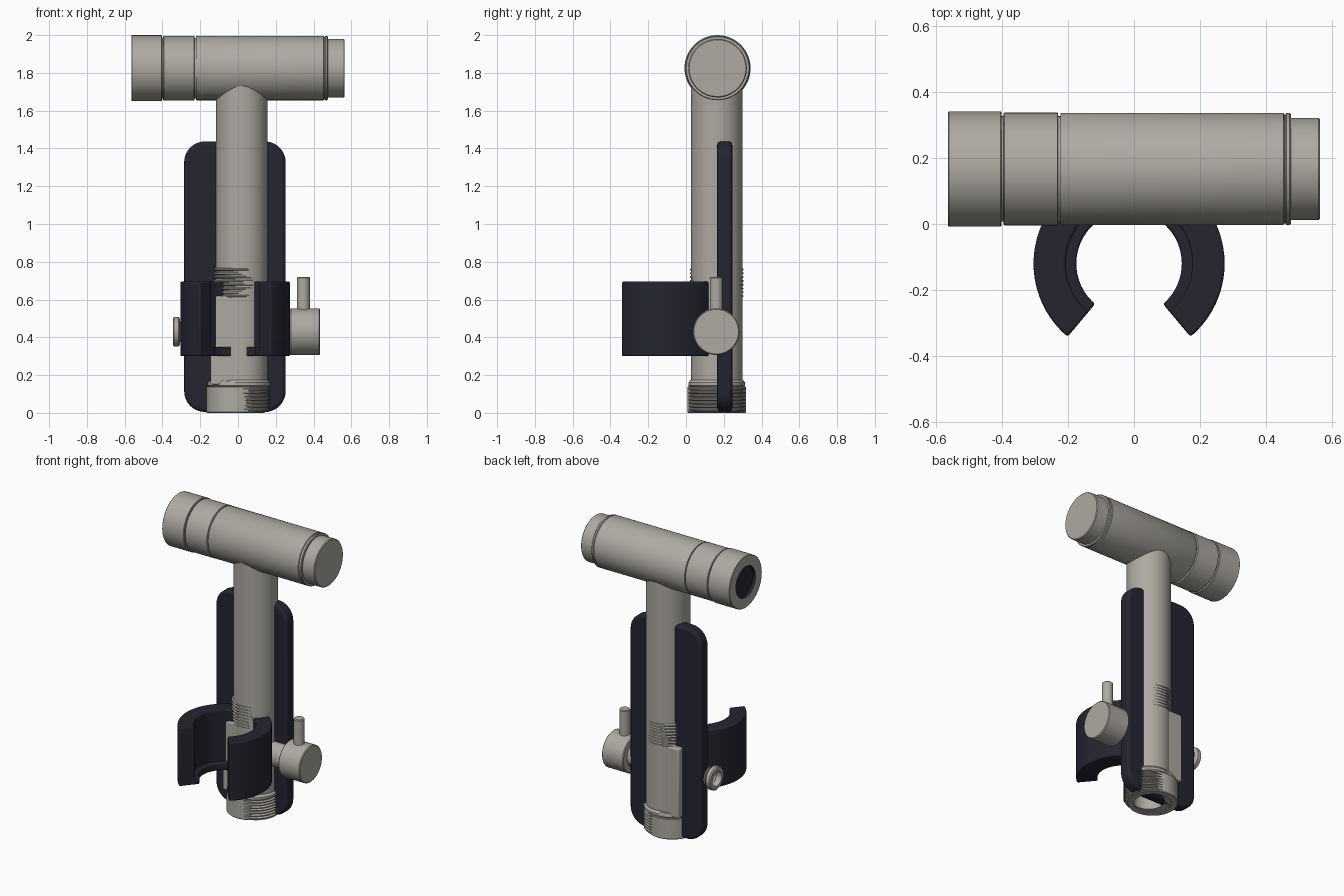
import bpy, bmesh, math
from mathutils import Matrix, Vector

cube = bpy.data.objects.get("Cube")
if cube:
    bpy.data.objects.remove(cube, do_unlink=True)


def material(name, rgb):
    m = bpy.data.materials.new(name)
    m.use_nodes = True
    m.diffuse_color = (*rgb, 1)
    m.node_tree.nodes["Principled BSDF"].inputs["Base Color"].default_value = (*rgb, 1)
    return m


GREY = material("warm_grey_metal", (0.42, 0.40, 0.36))
NAVY = material("dark_navy_plastic", (0.018, 0.018, 0.03))
TO_X = Matrix.Rotation(math.pi / 2, 4, "Y")
CY = 0.163   # depth of the main axis
CX = 0.02    # sideways position of the main tube


def finish(name, bm, mats, bevel=0):
    bmesh.ops.recalc_face_normals(bm, faces=bm.faces)
    me = bpy.data.meshes.new(name)
    bm.to_mesh(me)
    bm.free()
    ob = bpy.data.objects.new(name, me)
    bpy.context.collection.objects.link(ob)
    for m in mats:
        me.materials.append(m)
    if bevel:
        mod = ob.modifiers.new("rounded_edges", "BEVEL")
        mod.width, mod.segments, mod.limit_method = bevel, 3, "ANGLE"
    bpy.ops.object.select_all(action="DESELECT")
    ob.select_set(True)
    bpy.context.view_layer.objects.active = ob
    bpy.ops.object.shade_smooth_by_angle(angle=math.radians(35))
    return ob


def lathe(name, profile, centre, along_x=False, mats=(GREY,), rule=None):
    """Turn (distance along axis, radius) points around z or x."""
    bm = bmesh.new()
    vs = [bm.verts.new((r, 0, a)) for a, r in profile]
    es = [bm.edges.new(p) for p in zip(vs, vs[1:])]
    bmesh.ops.spin(bm, geom=vs + es, cent=(0, 0, 0), axis=(0, 0, 1),
                   angle=math.tau, steps=64)
    bmesh.ops.remove_doubles(bm, verts=bm.verts, dist=1e-5)
    if along_x:
        bm.transform(TO_X)
    bm.transform(Matrix.Translation(centre))
    if rule:
        for f in bm.faces:
            f.material_index = rule(f.calc_center_median())
    return finish(name, bm, mats)


def prism(name, outline, low, high, mat, bevel=0, upright=False):
    """Extrude an outline along z, or along y when upright."""
    bm = bmesh.new()
    place = (lambda u, v, h: (u, h, v)) if upright else (lambda u, v, h: (u, v, h))
    face = bm.faces.new([bm.verts.new(place(u, v, low)) for u, v in outline])
    ext = bmesh.ops.extrude_face_region(bm, geom=[face])
    step = Vector(place(0, 0, high - low))
    bmesh.ops.translate(bm, vec=step,
                        verts=[g for g in ext["geom"] if isinstance(g, bmesh.types.BMVert)])
    return finish(name, bm, [mat], bevel)


def arc(cx, cy, r, a0, a1, n):
    return [(cx + r * math.cos(math.radians(a0 + (a1 - a0) * i / n)),
             cy + r * math.sin(math.radians(a0 + (a1 - a0) * i / n))) for i in range(n + 1)]


def thread(start, end, turns, crest, root):
    pitch = (end - start) / turns
    pts = []
    for i in range(turns):
        a = start + i * pitch
        pts += [(a, root), (a + pitch * 0.3, crest), (a + pitch * 0.6, crest), (a + pitch * 0.9, root)]
    return pts


# Crosswise barrel with grooves, a narrow cap and a dark bore at one end
lathe("barrel",
      [(-0.545, 0), (-0.545, 0.105), (-0.565, 0.105), (-0.565, 0.172), (-0.562, 0.175),
       (-0.405, 0.175), (-0.402, 0.172), (-0.402, 0.16), (-0.396, 0.16), (-0.396, 0.168),
       (-0.393, 0.171), (-0.232, 0.171), (-0.23, 0.168), (-0.23, 0.16), (-0.223, 0.16),
       (-0.223, 0.168), (-0.22, 0.17), (0.453, 0.17), (0.456, 0.165), (0.459, 0.165),
       (0.462, 0.17), (0.472, 0.17), (0.476, 0.166), (0.476, 0.155), (0.56, 0.155),
       (0.565, 0.15), (0.565, 0)],
      (0, 0.167, 1.825), True, (GREY, NAVY),
      lambda c: int(c.x < -0.54 and math.hypot(c.y - 0.167, c.z - 1.825) < 0.107))

# Upright tube
lathe("main_tube", [(0.1, 0), (0.1, 0.137), (1.75, 0.137), (1.75, 0)], (CX, CY, 0))

# Hollow threaded foot, its plain shell and the collar above
lathe("threaded_foot",
      [(0.12, 0), (0.12, 0.1), (0.005, 0.1), (0.005, 0.145)]
      + thread(0.008, 0.135, 7, 0.15, 0.136) + [(0.14, 0.136), (0.14, 0)], (CX, CY, 0))
lathe("foot_shell",
      [(0.0, 0.115), (0.0, 0.152), (0.004, 0.155), (0.136, 0.155), (0.14, 0.152), (0.14, 0.115),
       (0.0, 0.115)], (-0.012, CY, 0))
lathe("foot_collar",
      [(0.138, 0), (0.138, 0.143), (0.145, 0.15), (0.16, 0.15), (0.175, 0.139), (0.175, 0)],
      (CX, CY, 0))
lathe("foot_collar_side",
      [(0.138, 0), (0.138, 0.14), (0.145, 0.145), (0.16, 0.145), (0.17, 0.14), (0.17, 0)],
      (-0.014, CY, 0))

# Flat-sided boss on the tube, with a short thread showing above it
prism("side_boss", [(-0.145, 0.042), (0.0, 0.042), (0.0, 0.285), (-0.145, 0.285)],
      0.15, 0.62, GREY, 0.008)
lathe("tube_thread", [(0.6, 0)] + thread(0.61, 0.77, 8, 0.141, 0.13) + [(0.77, 0)],
      (CX - 0.008, CY, 0))

# Long rounded backing plate
R, X0, X1, Z0, Z1 = 0.11, -0.285, 0.252, 0.005, 1.437
outline = []
for x, z, a in ((X1 - R, Z0 + R, -90), (X1 - R, Z1 - R, 0), (X0 + R, Z1 - R, 90), (X0 + R, Z0 + R, 180)):
    outline += arc(x, z, R, a, a + 90, 10)
prism("back_plate", outline, 0.165, 0.245, NAVY, 0.018, True)

# Open holder ring with an inward lip at its base
for name, inner, low, high in (("holder_ring", 0.192, 0.30, 0.695), ("holder_lip", 0.16, 0.30, 0.35)):
    prism(name, arc(-0.015, -0.12, 0.29, -50, 230, 56) + arc(-0.015, -0.12, inner, 230, -50, 56),
          low, high, NAVY, 0.008)

# Valve knob, its neck and the small lever
AXIS = (0, 0.16, 0.43)
lathe("valve_neck", [(0, 0), (0, 0.08), (0.29, 0.08), (0.29, 0)], AXIS, True)
lathe("valve_knob", [(0.275, 0), (0.275, 0.118), (0.28, 0.123), (0.43, 0.123), (0.435, 0.118),
                     (0.435, 0)], AXIS, True)
lathe("valve_lever", [(0.45, 0), (0.45, 0.034), (0.715, 0.034), (0.72, 0.029), (0.72, 0)],
      (0.347, 0.16, 0))

# Threaded inlet ending in a hollow rim
lathe("inlet",
      [(-0.28, 0), (-0.28, 0.05), (-0.345, 0.05), (-0.345, 0.07), (-0.338, 0.078), (-0.315, 0.078),
       (-0.308, 0.07)] + thread(-0.305, -0.225, 5, 0.06, 0.048)
      + [(-0.22, 0.04), (-0.1, 0.04), (-0.1, 0)], AXIS, True)
